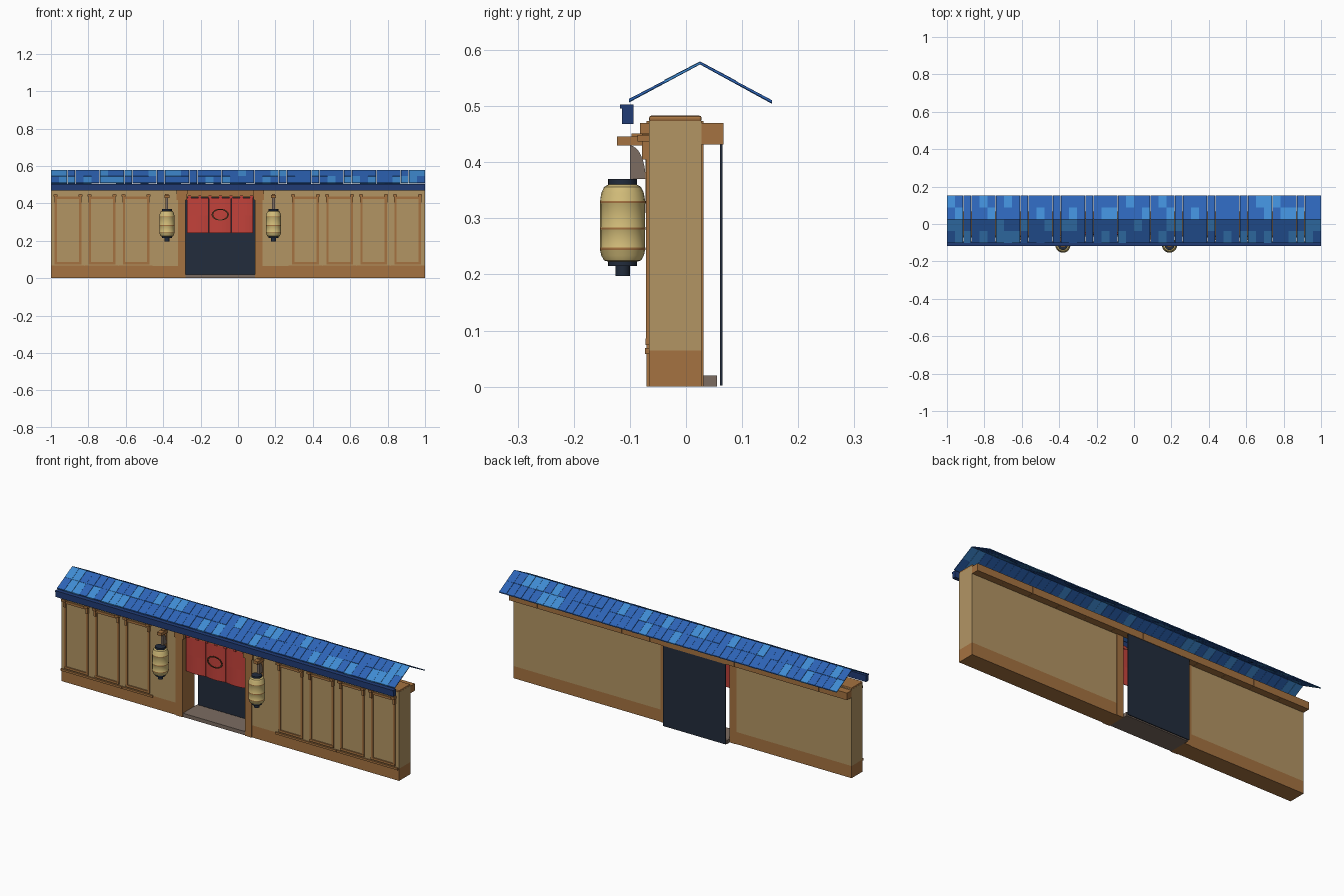
import bpy, bmesh, math, random
from mathutils import Matrix, Vector

if "Cube" in bpy.data.objects:
    bpy.data.objects.remove(bpy.data.objects["Cube"])

random.seed(4)


def mat(name, r, g, b):
    m = bpy.data.materials.new(name)
    m.diffuse_color = (r, g, b, 1)
    m.use_nodes = True
    m.node_tree.nodes["Principled BSDF"].inputs["Base Color"].default_value = m.diffuse_color
    return m


TAN = mat("tan plaster", 0.45, 0.30, 0.127)
BROWN = mat("brown wood", 0.376, 0.17, 0.052)
DARK = mat("dark slate", 0.016, 0.025, 0.045)
RED = mat("red cloth", 0.53, 0.053, 0.042)
CREAM = mat("lantern paper", 0.64, 0.50, 0.19)
BLUE = mat("roof blue", 0.026, 0.127, 0.47)
LIGHT = mat("roof light blue", 0.05, 0.26, 0.65)
NAVY = mat("eave navy", 0.015, 0.045, 0.18)
GREY = mat("warm grey", 0.20, 0.15, 0.12)
UMBER = mat("dark umber", 0.10, 0.045, 0.018)


def finish(name, bm, mats):
    bmesh.ops.recalc_face_normals(bm, faces=bm.faces)
    me = bpy.data.meshes.new(name)
    bm.to_mesh(me)
    bm.free()
    ob = bpy.data.objects.new(name, me)
    bpy.context.collection.objects.link(ob)
    for m in mats:
        me.materials.append(m)
    return ob


def boxes(name, items, m, bevel=0):
    """One object from boxes given as (x0, x1, y0, y1, z0, z1)."""
    bm = bmesh.new()
    for x0, x1, y0, y1, z0, z1 in items:
        M = Matrix.Translation(((x0 + x1) / 2, (y0 + y1) / 2, (z0 + z1) / 2))
        S = Matrix.Diagonal((x1 - x0, y1 - y0, z1 - z0, 1))
        bmesh.ops.create_cube(bm, size=1, matrix=M @ S)
    ob = finish(name, bm, [m])
    if bevel:
        b = ob.modifiers.new("bevel", 'BEVEL')
        b.width, b.segments = bevel, 2
    return ob


def prism(bm, pts, x0, x1, idx=0):
    """Extrude a (y, z) outline along x."""
    a = [bm.verts.new((x0, y, z)) for y, z in pts]
    b = [bm.verts.new((x1, y, z)) for y, z in pts]
    n = len(pts)
    fs = [bm.faces.new(a), bm.faces.new(b[::-1])]
    fs += [bm.faces.new((a[i], b[i], b[(i + 1) % n], a[(i + 1) % n])) for i in range(n)]
    for f in fs:
        f.material_index = idx


F, B = -0.066, 0.028          # front and back faces of the wall
DOOR = (-0.28, 0.09)
POST = 0.04

# Walls on both sides of the doorway, with a darker painted base
for name, x0, x1 in (("left", -1, DOOR[0] - POST), ("right", DOOR[1] + POST, 1)):
    boxes(name + "_wall", [(x0, x1, F, B, 0.065, 0.474)], TAN)
    boxes(name + "_wall_base", [(x0, x1, F, B, 0, 0.065)], BROWN)
    boxes(name + "_wall_cap", [(x0, x1, F, B, 0.472, 0.483)], BROWN, 0.004)

# Door posts with stepped heads
posts, heads = [], []
for x in (DOOR[0] - POST, DOOR[1]):
    posts.append((x, x + POST, F - 0.004, B + 0.003, 0, 0.474))
    heads.append((x - 0.008, x + POST + 0.008, F - 0.008, F + 0.01, 0.418, 0.45))
    heads.append((x - 0.010, x + POST + 0.010, -0.082, F + 0.01, 0.45, 0.47))
boxes("door_posts", posts, BROWN)
boxes("post_heads", heads, BROWN)

# Back beam in butted lengths
boxes("back_beam", [(-1 + i / 6 + 0.001 * (i > 0), -1 + (i + 1) / 6, B, 0.067, 0.432, 0.47)
                    for i in range(12)], BROWN)

# Doorway: sliding door behind the wall, and threshold
boxes("sliding_door", [(DOOR[0], DOOR[1], 0.061, 0.065, 0.002, 0.432)], DARK)
boxes("threshold", [(DOOR[0], DOOR[1], F, 0.055, 0, 0.02)], GREY)

# Framed wall panels with corner brackets and a low rail
starts = [-0.98 + 0.182 * i for i in range(3)] + [0.29 + 0.182 * i for i in range(4)]
frames, hooks, rails = [], [], []
for x in starts:
    e, w = x + 0.142, 0.012
    frames += [(x, x + w, F - 0.005, F + 0.002, 0.075, 0.43),
               (e - w, e, F - 0.005, F + 0.002, 0.075, 0.43),
               (x, e, F - 0.006, F + 0.002, 0.074, 0.086),
               (x, e, F - 0.007, F + 0.002, 0.424, 0.437)]
    for c in (x + 0.004, e - 0.004):
        hooks += [(c - 0.006, c + 0.006, F - 0.012, F + 0.002, 0.405, 0.45),
                  (c - 0.011, c + 0.011, F - 0.020, F + 0.002, 0.437, 0.449)]
    rails.append((max(x - 0.02, -1), min(x + 0.160, 1), F - 0.007, F + 0.002, 0.058, 0.069))
boxes("panel_frames", frames, BROWN)
boxes("panel_brackets", hooks, BROWN)
boxes("base_rail", rails, BROWN)

# Door curtain: three gently waving strips on a rod
bm = bmesh.new()
for k in range(3):
    x0, w, n = -0.273 + k * 0.119, 0.116, 10
    rows = []
    for j, z in enumerate((0.43, 0.335, 0.243)):
        row = []
        for i in range(n + 1):
            t = i / n
            y = -0.05 - 0.004 * j * math.sin(math.pi * t)
            row.append(bm.verts.new((x0 + w * t, y, z)))
        rows.append(row)
    for a, b in zip(rows, rows[1:]):
        for i in range(n):
            bm.faces.new((a[i], b[i], b[i + 1], a[i + 1]))
curtain = finish("door_curtain", bm, [RED])
curtain.modifiers.new("thickness", 'SOLIDIFY').thickness = 0.003
boxes("curtain_rod", [(DOOR[0], DOOR[1], -0.054, -0.046, 0.431, 0.439)], BROWN)
boxes("curtain_loops", [(x - 0.008, x + 0.008, -0.056, -0.044, 0.426, 0.442)
                        for x in [-0.26 + 0.0555 * i for i in range(7)]], RED)

# Plain leaf-shaped outline stitched on the curtain
bm = bmesh.new()
N = 24
loop = []
for r in (1, 0.82):
    loop.append([bm.verts.new((-0.095 + 0.046 * r * math.cos(a), -0.0625,
                               0.34 + 0.031 * r * math.sin(a)))
                 for a in (2 * math.pi * i / N for i in range(N))])
for i in range(N):
    j = (i + 1) % N
    bm.faces.new((loop[0][i], loop[0][j], loop[1][j], loop[1][i]))
trim = finish("curtain_trim", bm, [UMBER])
trim.modifiers.new("thickness", 'SOLIDIFY').thickness = 0.002


def lathe(name, profile, x, y, rule, mats, n=20):
    """Turn (radius, z) points; rule picks a colour from the face height."""
    bm = bmesh.new()
    rings = [[bm.verts.new((x + r * math.cos(2 * math.pi * i / n),
                            y + r * math.sin(2 * math.pi * i / n), z)) for i in range(n)]
             for r, z in profile]
    for a, b in zip(rings, rings[1:]):
        for i in range(n):
            bm.faces.new((a[i], a[(i + 1) % n], b[(i + 1) % n], b[i]))
    bm.faces.new(rings[0])
    bm.faces.new(rings[-1])
    for f in bm.faces:
        f.material_index = rule(f.calc_center_median().z)
        f.smooth = True
    ob = finish(name, bm, mats)
    bpy.context.view_layer.objects.active = ob
    ob.select_set(True)
    bpy.ops.object.shade_smooth_by_angle(angle=math.radians(35))
    ob.select_set(False)


# Hanging lanterns with dark caps, ribs and wall brackets
shell = [(0.013, 0.197), (0.013, 0.215), (0.026, 0.215), (0.026, 0.223), (0.033, 0.225),
         (0.038, 0.234), (0.040, 0.243), (0.0405, 0.244), (0.0405, 0.248), (0.040, 0.249),
         (0.040, 0.279), (0.0405, 0.280), (0.0405, 0.284), (0.040, 0.285),
         (0.040, 0.326), (0.0405, 0.327), (0.0405, 0.331), (0.040, 0.332),
         (0.038, 0.345), (0.033, 0.356), (0.026, 0.360), (0.026, 0.370)]


def lantern_colour(z):
    if z < 0.2235 or z > 0.361:
        return 1
    return 2 if any(abs(z - c) < 0.0015 for c in (0.246, 0.282, 0.329)) else 0


for name, x in (("left", -0.38), ("right", 0.19)):
    lathe(name + "_lantern", shell, x, -0.113, lantern_colour, [CREAM, DARK, BROWN])
    boxes(name + "_lantern_arm", [(x - 0.013, x + 0.013, -0.123, -0.07, 0.430, 0.446),
                                  (x - 0.009, x + 0.009, -0.097, F, 0.440, 0.451)], BROWN)
    bm = bmesh.new()
    arc = [(-0.1 + 0.028 * math.sin(a), 0.37 + 0.06 * math.cos(a))
           for a in [math.pi / 2 * i / 8 for i in range(9)]]
    prism(bm, [(-0.1, 0.37)] + arc, x - 0.007, x + 0.007)
    finish(name + "_lantern_hanger", bm, [GREY])
    boxes(name + "_lantern_backplate", [(x - 0.007, x + 0.007, -0.072, F, 0.31, 0.44)], BROWN)

# Eave gutter along the front
boxes("eave_beam", [(-1, 1, -0.114, -0.094, 0.468, 0.503),
                    (-1, 1, -0.118, -0.112, 0.496, 0.503)], NAVY)

# Gabled roof: two rows of tiles on each slope, random shades
bm = bmesh.new()
COUNT, T = 46, 0.005
step = 2 / COUNT
ridge = Vector((0.025, 0.580))
for eave in (Vector((-0.102, 0.512)), Vector((0.153, 0.510))):
    for row in (0, 1):
        a, b = ridge.lerp(eave, row / 2), ridge.lerp(eave, (row + 1) / 2)
        for i in range(COUNT):
            lift = random.uniform(-0.0008, 0.0008)
            shade = 1 if random.random() < 0.22 else 0
            x = -1 + i * step
            prism(bm, [(a.x, a.y - 0.001 + lift), (b.x, b.y + lift),
                       (b.x, b.y - T + lift), (a.x, a.y - T + lift)],
                  x + 0.0006, x + step - 0.0006, shade)
finish("roof_tiles", bm, [BLUE, LIGHT])
